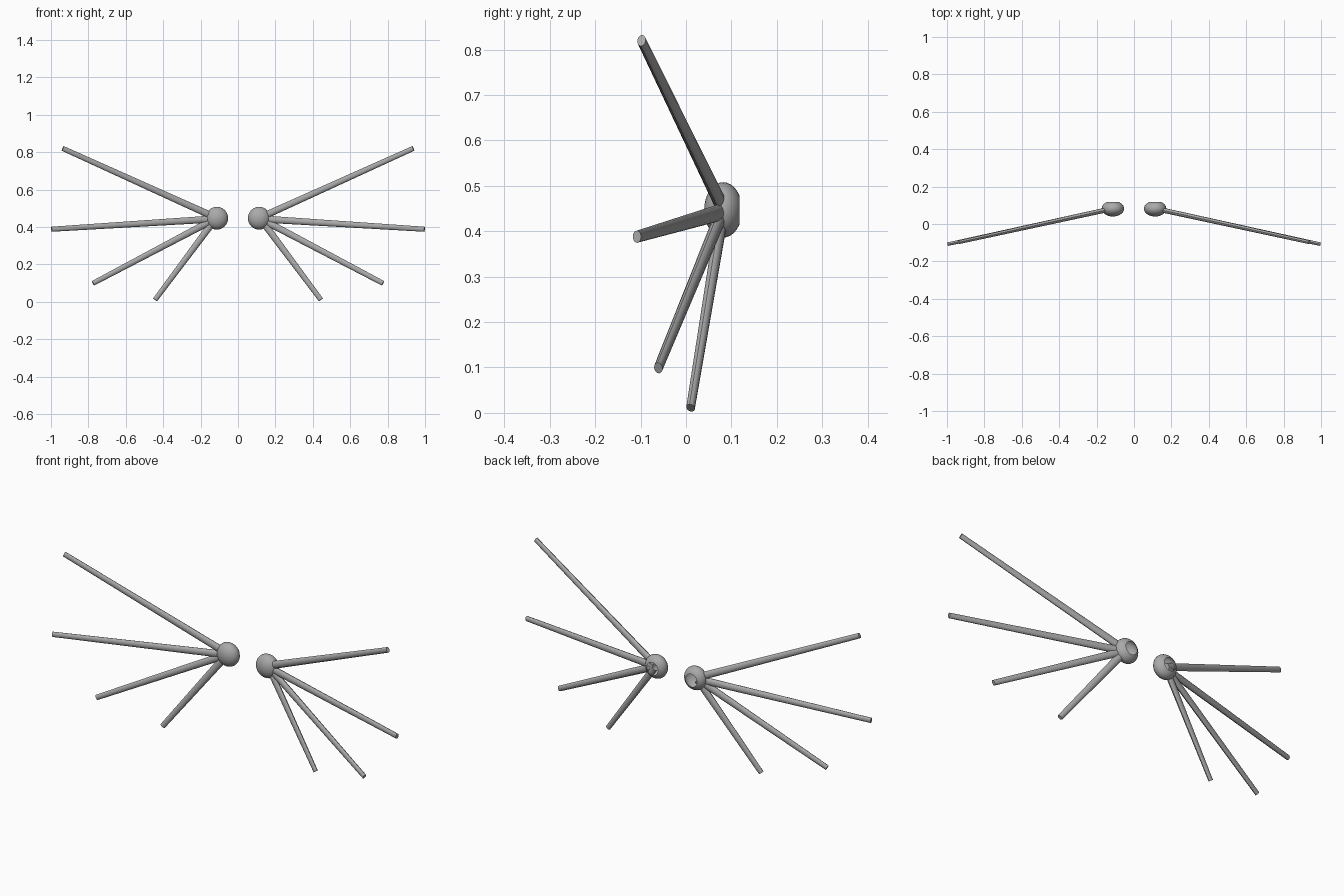
import bpy, bmesh, math
from mathutils import Vector, Matrix

cube = bpy.data.objects.get("Cube")
if cube:
    bpy.data.objects.remove(cube, do_unlink=True)

grey = bpy.data.materials.new("plain grey")
grey.use_nodes = True
grey.diffuse_color = (0.4, 0.4, 0.4, 1)
grey.node_tree.nodes["Principled BSDF"].inputs["Base Color"].default_value = (0.4, 0.4, 0.4, 1)


def finish(bm, name, angle):
    mesh = bpy.data.meshes.new(name)
    bm.to_mesh(mesh)
    bm.free()
    mesh.materials.append(grey)
    obj = bpy.data.objects.new(name, mesh)
    bpy.context.collection.objects.link(obj)
    bpy.ops.object.select_all(action='DESELECT')
    obj.select_set(True)
    bpy.context.view_layer.objects.active = obj
    bpy.ops.object.shade_smooth_by_angle(angle=math.radians(angle))


def hub(name, side):
    # Flattened ball, open at the back
    bm = bmesh.new()
    bmesh.ops.create_uvsphere(bm, u_segments=24, v_segments=16, radius=1)
    bmesh.ops.rotate(bm, verts=bm.verts, matrix=Matrix.Rotation(math.pi / 2, 3, 'X'))
    bmesh.ops.bisect_plane(bm, geom=bm.verts[:] + bm.edges[:] + bm.faces[:],
                           plane_co=(0, 0.84, 0), plane_no=(0, 1, 0), clear_outer=True)
    bmesh.ops.scale(bm, verts=bm.verts, vec=(0.06, 0.042, 0.061))
    bmesh.ops.translate(bm, verts=bm.verts, vec=(side * 0.113, 0.082, 0.447))
    finish(bm, name, 60)


def rod(name, start, end, side):
    # Tapered oval rod whose broad side lies in the plane of the fan
    start, end = Vector(start), Vector(end)
    along = (end - start).normalized()
    normal = Vector((0.21, 1, 0))
    broad = along.cross(normal).normalized()
    thin = broad.cross(along)
    bm = bmesh.new()
    bmesh.ops.create_cone(bm, cap_ends=True, segments=12, radius1=0.019, radius2=0.0135,
                          depth=(end - start).length)
    turn = Matrix((broad, thin * 0.7, along)).transposed().to_4x4()
    bmesh.ops.transform(bm, verts=bm.verts,
                        matrix=Matrix.Translation((start + end) / 2) @ turn)
    if side < 0:
        bmesh.ops.scale(bm, verts=bm.verts, vec=(-1, 1, 1))
    bmesh.ops.recalc_face_normals(bm, faces=bm.faces)
    finish(bm, name, 40)


rods = {
    "top_rod": ((0.125, 0.08, 0.453), (0.937, -0.098, 0.82)),
    "upper_rod": ((0.125, 0.08, 0.443), (0.997, -0.108, 0.388)),
    "lower_rod": ((0.125, 0.08, 0.442), (0.775, -0.061, 0.099)),
    "bottom_rod": ((0.125, 0.08, 0.437), (0.443, 0.01, 0.011)),
}

for label, side in (("left", 1), ("right", -1)):
    hub(label + "_hub", side)
    for part, (start, end) in rods.items():
        rod(label + "_" + part, start, end, side)
